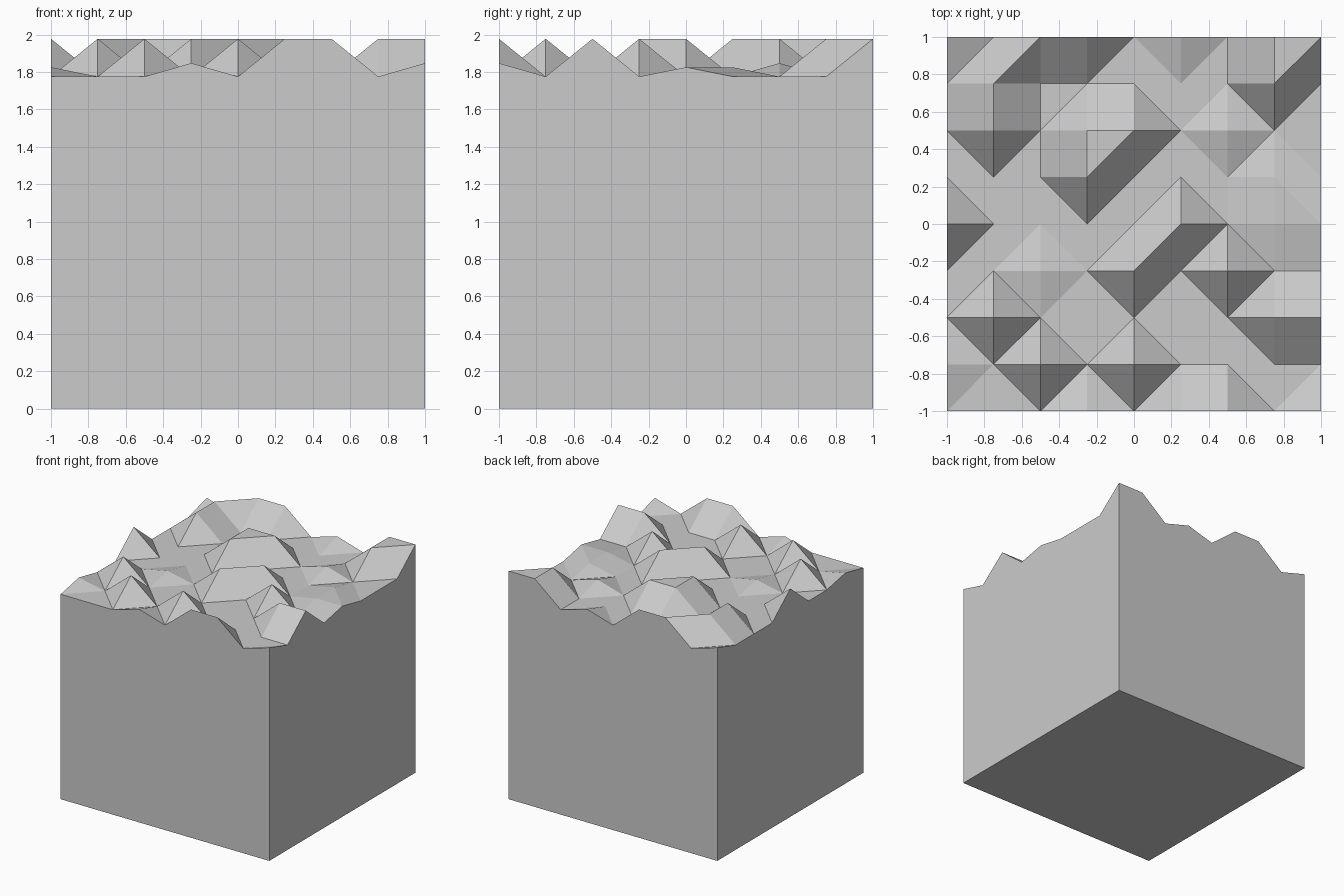
import bpy, bmesh

if "Cube" in bpy.data.objects:
    bpy.data.objects.remove(bpy.data.objects["Cube"])

# Height level of each terrain grid point: rows run back to front, columns left to right
LEVELS = [1.775, 1.825, 1.847, 1.977]
ROWS = ["203302033",
        "030000030",
        "030330200",
        "000300010",
        "300003011",
        "001030300",
        "030000033",
        "103030000",
        "000203302"]
N = 9
STEP = 2 / (N - 1)

bm = bmesh.new()

# Terrain grid points, indexed grid[row from front][column]
level = [[int(c) for c in row] for row in reversed(ROWS)]
grid = [[bm.verts.new((-1 + i * STEP, -1 + j * STEP, LEVELS[level[j][i]]))
         for i in range(N)] for j in range(N)]

# Terrain surface: split each cell along its most level diagonal
for j in range(N - 1):
    for i in range(N - 1):
        a, b = grid[j][i], grid[j][i + 1]
        c, d = grid[j + 1][i + 1], grid[j + 1][i]
        if abs(a.co.z - c.co.z) <= abs(b.co.z - d.co.z):
            tris = (a, b, c), (a, c, d)
        else:
            tris = (a, b, d), (b, c, d)
        for tri in tris:
            bm.faces.new(tri)

# Straight block walls under each terrain edge, and the base
base = [bm.verts.new((x, y, 0)) for x, y in ((-1, -1), (1, -1), (1, 1), (-1, 1))]
edges = [grid[0],
         [row[-1] for row in grid],
         grid[-1][::-1],
         [row[0] for row in reversed(grid)]]
for k, edge in enumerate(edges):
    bm.faces.new([base[k], base[(k + 1) % 4]] + edge[::-1])
bm.faces.new(base[::-1])

bmesh.ops.recalc_face_normals(bm, faces=bm.faces)
mesh = bpy.data.meshes.new("terrain_block")
bm.to_mesh(mesh)
bm.free()
bpy.context.collection.objects.link(bpy.data.objects.new("terrain_block", mesh))
